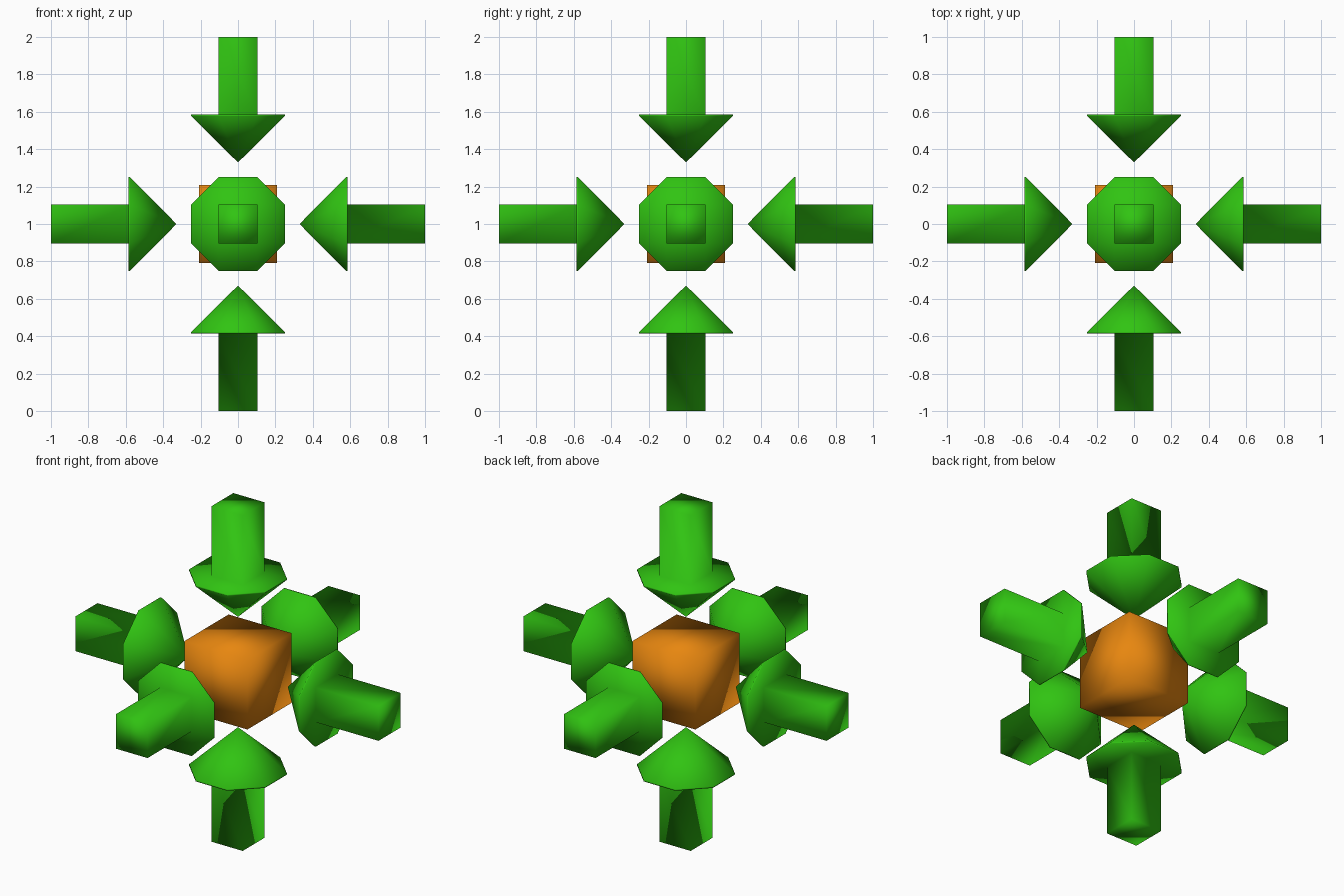
import bpy, bmesh, math
from mathutils import Vector

if "Cube" in bpy.data.objects:
    bpy.data.objects.remove(bpy.data.objects["Cube"])

CENTRE = Vector((0, 0, 1))
SHAFT = 0.1036          # half width of square shaft
HEAD = 0.25             # octagon apothem of arrow head


def material(name, colour):
    m = bpy.data.materials.new(name)
    m.diffuse_color = colour
    m.use_nodes = True
    m.node_tree.nodes["Principled BSDF"].inputs["Base Color"].default_value = m.diffuse_color
    return m


def finish(bm, name, mat):
    bmesh.ops.recalc_face_normals(bm, faces=bm.faces[:])
    for f in bm.faces:
        f.smooth = True
    me = bpy.data.meshes.new(name)
    bm.to_mesh(me)
    bm.free()
    me.materials.append(mat)
    ob = bpy.data.objects.new(name, me)
    bpy.context.collection.objects.link(ob)
    return ob


def ring(bm, n, apothem, z):
    r = apothem / math.cos(math.pi / n)
    angles = [(i + 0.5) * math.tau / n for i in range(n)]
    return [bm.verts.new((r * math.cos(a), r * math.sin(a), z)) for a in angles]


def bridge(bm, a, b):
    n = len(a)
    for i in range(n):
        j = (i + 1) % n
        bm.faces.new((a[i], a[j], b[j], b[i]))


def arrow(name, direction, mat):
    bm = bmesh.new()
    # square shaft
    end = ring(bm, 4, SHAFT, 1.0)
    neck = ring(bm, 4, SHAFT, 0.585)
    bm.faces.new(end)
    bridge(bm, end, neck)
    # flat back of the octagonal head, with a thin rim
    back = ring(bm, 8, HEAD, 0.585)
    rim = ring(bm, 8, HEAD, 0.577)
    for k in range(4):
        bm.faces.new((neck[k], back[2 * k], back[2 * k + 1]))
        bm.faces.new((neck[k], neck[(k + 1) % 4],
                      back[(2 * k + 2) % 8], back[2 * k + 1]))
    bridge(bm, back, rim)
    # pointed tip
    tip = bm.verts.new((0, 0, 0.329))
    for i in range(8):
        bm.faces.new((rim[i], rim[(i + 1) % 8], tip))
    ob = finish(bm, name, mat)
    ob.rotation_euler = Vector(direction).to_track_quat('Z', 'Y').to_euler()
    ob.location = CENTRE


green = material("green", (0.03, 0.55, 0.006, 1))
orange = material("orange", (0.8, 0.24, 0.005, 1))

# central cube
bm = bmesh.new()
bmesh.ops.create_cube(bm, size=0.416)
finish(bm, "centre_cube", orange).location = CENTRE

# six arrows pointing inwards
for name, d in {"left": (-1, 0, 0), "right": (1, 0, 0), "front": (0, -1, 0),
                "back": (0, 1, 0), "top": (0, 0, 1), "bottom": (0, 0, -1)}.items():
    arrow(name + "_arrow", d, green)
